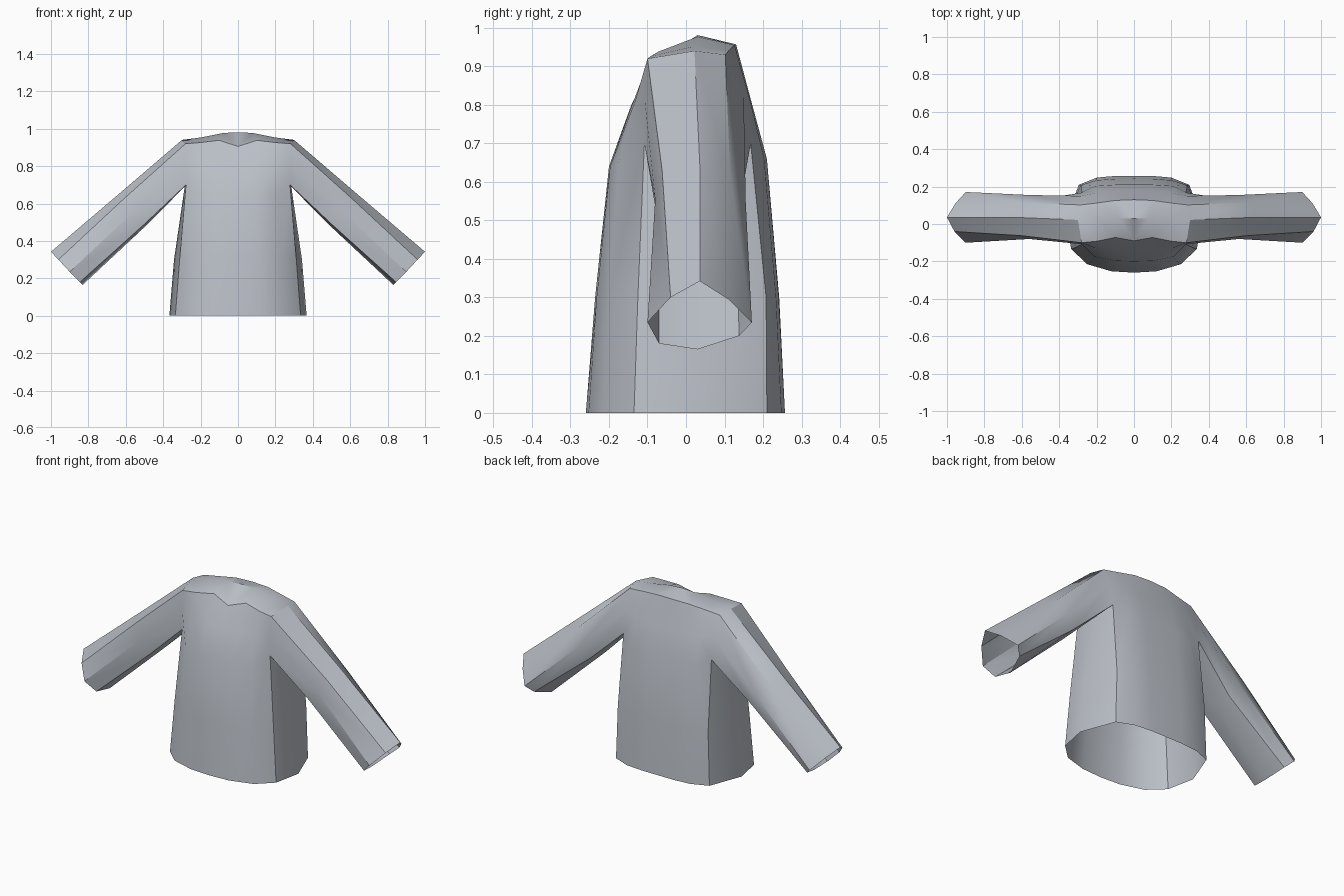
import bpy
import bmesh
import math

cube = bpy.data.objects.get("Cube")
if cube:
    bpy.data.objects.remove(cube, do_unlink=True)

# One cloth colour
cloth = bpy.data.materials.new("blue grey cloth")
COLOR = (0.50, 0.53, 0.58, 1)
cloth.diffuse_color = COLOR
cloth.use_nodes = True
cloth.node_tree.nodes["Principled BSDF"].inputs["Base Color"].default_value = COLOR

bm = bmesh.new()


def row(points):
    return [bm.verts.new(p) for p in points]


def bridge(a, b, closed=False):
    n = len(a)
    for i in range(n if closed else n - 1):
        j = (i + 1) % n
        bm.faces.new((a[i], a[j], b[j], b[i]))


# Lower body, half rings from front centre round the side to back centre
hem = row([(0, -.26, 0), (.12, -.253, 0), (.25, -.215, 0), (.335, -.135, 0),
           (.367, .02, 0), (.295, .21, 0), (.20, .248, 0), (.10, .257, 0), (0, .257, 0)])
waist = row([(0, -.236, .3), (.11, -.232, .3), (.23, -.2, .3), (.312, -.125, .3),
             (.342, .025, .3), (.285, .208, .3), (.20, .234, .3), (.10, .241, .3), (0, .242, .3)])
chest = row([(0, -.2, .64), (.10, -.197, .64), (.21, -.175, .65), (.278, -.108, .70),
             (.285, .03, .69), (.278, .168, .70), (.21, .203, .66), (.10, .21, .66), (0, .21, .66)])
bridge(hem, waist)
bridge(waist, chest)

# Upper body, strips over the shoulders from front to back, centre to sleeve
front = row([(0, -.142, .80), (.10, -.14, .80), (.2, -.132, .81), (.278, -.108, .82)])
collar = row([(0, -.09, .905), (.10, -.072, .938), (.2, -.092, .926), (.28, -.1, .92)])
ridge = row([(0, .03, .981), (.08, .03, .977), (.2, .026, .953), (.30, .022, .94)])
nape = row([(0, .13, .957), (.10, .126, .955), (.2, .112, .942), (.285, .102, .93)])
back = row([(0, .172, .80), (.10, .172, .80), (.2, .167, .81), (.28, .15, .82)])
strips = [chest[:4], front, collar, ridge, nape, back, chest[:4:-1]]
for a, b in zip(strips, strips[1:]):
    bridge(a, b)

# Sleeve, open eight sided tube from the armhole to the cuff
armhole = [s[-1] for s in strips] + [chest[4]]
elbow = row([(.50, -.072, .49), (.56, -.08, .555), (.605, -.062, .63), (.65, .036, .64),
             (.615, .115, .615), (.56, .155, .55), (.51, .13, .485), (.49, .03, .483)])
cuff = row([(.845, -.07, .18), (.90, -.1, .235), (.96, -.04, .30), (1.0, .036, .342),
            (.955, .11, .295), (.90, .171, .235), (.862, .138, .20), (.83, .03, .165)])
bridge(armhole, elbow, True)
bridge(elbow, cuff, True)

bmesh.ops.recalc_face_normals(bm, faces=bm.faces)
# Turn the cloth outward, judged by the front hem panel
bm.faces.ensure_lookup_table()
if bm.faces[0].normal.y > 0:
    bmesh.ops.reverse_faces(bm, faces=bm.faces)

mesh = bpy.data.meshes.new("shirt")
bm.to_mesh(mesh)
bm.free()
mesh.materials.append(cloth)
shirt = bpy.data.objects.new("shirt", mesh)
bpy.context.collection.objects.link(shirt)

# Left half mirrored to the right
mirror = shirt.modifiers.new("mirror", 'MIRROR')
mirror.use_clip = True
bpy.context.view_layer.objects.active = shirt
shirt.select_set(True)
bpy.ops.object.modifier_apply(modifier="mirror")
bpy.ops.object.shade_smooth_by_angle(angle=math.radians(35))
